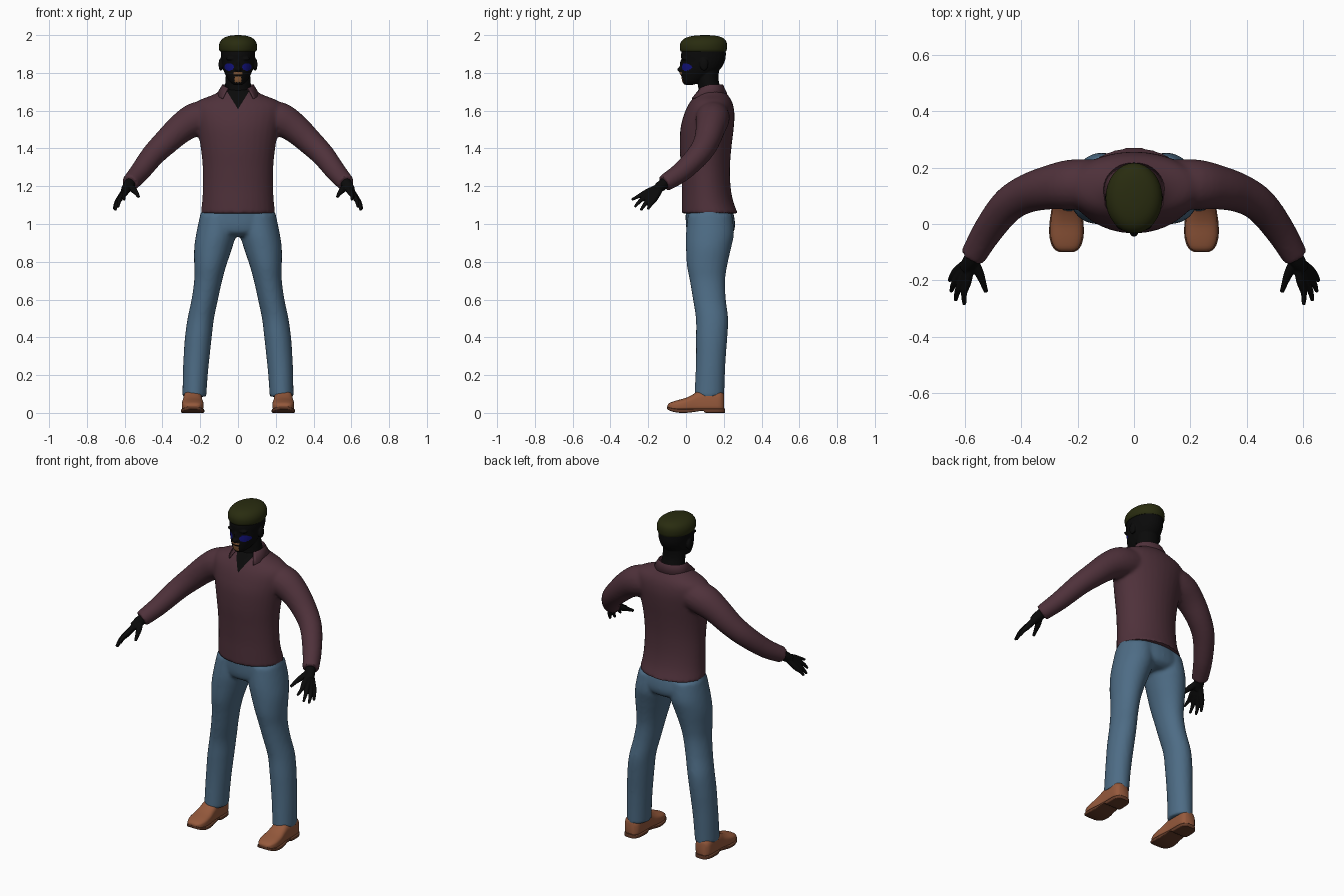
import bpy, bmesh, math
from mathutils import Vector

if "Cube" in bpy.data.objects:
    bpy.data.objects.remove(bpy.data.objects["Cube"])


def material(name, rgb):
    m = bpy.data.materials.new(name)
    m.diffuse_color = (*rgb, 1)
    m.use_nodes = True
    m.node_tree.nodes["Principled BSDF"].inputs["Base Color"].default_value = m.diffuse_color
    return m


SKIN = material("dark skin", (0.003, 0.003, 0.003))
SHIRT = material("plum cloth", (0.078, 0.031, 0.043))
DENIM = material("blue denim", (0.075, 0.15, 0.235))
LEATHER = material("tan leather", (0.30, 0.10, 0.045))
SOLE = material("brown sole", (0.13, 0.045, 0.022))
CAP = material("olive cap", (0.022, 0.025, 0.005))
BLUE = material("blue face paint", (0.006, 0.006, 0.20))
LIP = material("orange lips", (0.26, 0.11, 0.04))


def refine(rows, steps=4):
    """Catmull-Rom interpolation of a list of section tuples."""
    out = []
    for i in range(len(rows) - 1):
        quad = zip(rows[max(i - 1, 0)], rows[i], rows[i + 1], rows[min(i + 2, len(rows) - 1)])
        quad = list(quad)
        for k in range(steps):
            t = k / steps
            out.append(tuple(0.5 * (2 * b + (c - a) * t + (2 * a - 5 * b + 4 * c - d) * t * t
                                    + (3 * b - a - 3 * c + d) * t ** 3) for a, b, c, d in quad))
    return out + [rows[-1]]


def skin_rings(bm, rings):
    """Closed loft through rings of points."""
    vs = [[bm.verts.new(p) for p in r] for r in rings]
    n = len(vs[0])
    for a, b in zip(vs, vs[1:]):
        for i in range(n):
            bm.faces.new((a[i], a[(i + 1) % n], b[(i + 1) % n], b[i]))
    bm.faces.new(vs[0])
    bm.faces.new(vs[-1])


def ellipse(c, u, v, n=32):
    return [c + u * math.cos(2 * math.pi * i / n) + v * math.sin(2 * math.pi * i / n) for i in range(n)]


def column(bm, rows, side=1):
    """Upright loft; rows are (z, centre x, half width, front y, back y)."""
    skin_rings(bm, [ellipse(Vector((side * cx, (y0 + y1) / 2, z)), Vector((rx, 0, 0)),
                            Vector((0, (y1 - y0) / 2, 0))) for z, cx, rx, y0, y1 in refine(rows)])


def tube(bm, rows, side=1, n=20):
    """Round limb along a path; rows are (x, y, z, radius)."""
    rows = refine(rows)
    pts = [Vector((side * r[0], r[1], r[2])) for r in rows]
    rings = []
    for i, p in enumerate(pts):
        t = (pts[min(i + 1, len(pts) - 1)] - pts[max(i - 1, 0)]).normalized()
        u = t.cross(Vector((0.2, 0.5, 1))).normalized()
        rings.append(ellipse(p, u * rows[i][3], t.cross(u) * rows[i][3], n))
    skin_rings(bm, rings)


def ball(bm, centre, size):
    vs = bmesh.ops.create_uvsphere(bm, u_segments=16, v_segments=10, radius=1)["verts"]
    for v in vs:
        v.co = Vector(centre) + Vector([a * b for a, b in zip(v.co, size)])


def finish(name, bm, mats, voxel=0, smooth=0, angle=45):
    """Make the object; optionally fuse its overlapping volumes into one surface."""
    bmesh.ops.recalc_face_normals(bm, faces=bm.faces)
    me = bpy.data.meshes.new(name)
    bm.to_mesh(me)
    bm.free()
    ob = bpy.data.objects.new(name, me)
    bpy.context.collection.objects.link(ob)
    if voxel:
        r = ob.modifiers.new("fuse", "REMESH")
        r.mode, r.voxel_size = "VOXEL", voxel
        s = ob.modifiers.new("relax", "SMOOTH")
        s.factor, s.iterations = 0.5, smooth
        dg = bpy.context.evaluated_depsgraph_get()
        fused = bpy.data.meshes.new_from_object(ob.evaluated_get(dg))
        ob.modifiers.clear()
        ob.data = fused
    ob.data.materials.clear()
    for m in mats:
        ob.data.materials.append(m)
    bpy.ops.object.select_all(action="DESELECT")
    ob.select_set(True)
    bpy.context.view_layer.objects.active = ob
    bpy.ops.object.shade_smooth_by_angle(angle=math.radians(angle))
    return ob


# Shirt: torso and both sleeves
bm = bmesh.new()
column(bm, [(1.055, 0, .198, -.022, .275), (1.12, 0, .19, -.022, .25), (1.2, 0, .186, -.022, .236),
            (1.3, 0, .187, -.027, .233), (1.4, 0, .197, -.033, .24), (1.5, 0, .215, -.03, .252),
            (1.57, 0, .232, -.014, .257), (1.62, 0, .235, .006, .252), (1.655, 0, .205, .028, .24),
            (1.685, 0, .13, .05, .22), (1.715, 0, .08, .068, .197)])
for s in (1, -1):
    tube(bm, [(.12, .145, 1.575, .085), (.22, .14, 1.555, .09), (.30, .13, 1.508, .079),
              (.38, .108, 1.435, .069), (.45, .065, 1.365, .062), (.52, -.025, 1.275, .054),
              (.573, -.115, 1.215, .046)], s)
shirt = finish("shirt", bm, [SHIRT, SKIN], .01, 5)

# Open neck: clean V cut, filled with the skin colour
bm = bmesh.new()
bm.from_mesh(shirt.data)
for s in (1, -1):
    bmesh.ops.bisect_plane(bm, geom=bm.verts[:] + bm.edges[:] + bm.faces[:],
                           plane_co=(0, 0, 1.608), plane_no=(s, 0, -.62))
for f in bm.faces:
    c = f.calc_center_median()
    f.material_index = int(c.y < .12 and abs(c.x) < .62 * (c.z - 1.608))
bm.to_mesh(shirt.data)
bm.free()

# Collar: folded band around the neck with pointed front wings
bm = bmesh.new()
rows = []
for i in range(33):
    a = math.radians(38 + 284 * i / 32)
    front = max(0, math.cos(a)) ** 1.5
    sx, cy = math.sin(a), math.cos(a)
    rows.append([bm.verts.new(p) for p in (
        (.077 * sx, .128 - .062 * cy, 1.69 - .02 * front),
        (.083 * sx, .128 - .068 * cy, 1.738 - .025 * front),
        ((.112 + .03 * front) * sx, .13 - (.088 + .055 * front) * cy, 1.69 - .035 * front))])
for a, b in zip(rows, rows[1:]):
    for k in (0, 1):
        bm.faces.new((a[k], a[k + 1], b[k + 1], b[k]))
collar = finish("collar", bm, [SHIRT])
collar.modifiers.new("cloth thickness", "SOLIDIFY").thickness = .006

# Jeans: hips and both legs
bm = bmesh.new()
column(bm, [(1.09, 0, .188, 0, .24), (1.04, 0, .2, -.002, .255), (.99, 0, .207, 0, .26),
            (.955, 0, .18, .01, .25), (.935, 0, .12, .04, .22)])
for s in (1, -1):
    column(bm, [(1.05, .1, .1, .01, .245), (.95, .115, .106, 0, .254), (.87, .132, .1, 0, .238),
                (.78, .147, .085, .005, .218), (.7, .158, .074, .02, .207), (.6, .176, .07, .037, .211),
                (.5, .197, .07, .052, .223), (.4, .21, .071, .053, .219), (.3, .219, .069, .053, .211),
                (.2, .226, .066, .05, .206), (.085, .231, .063, .044, .202)], s)
finish("jeans", bm, [DENIM], .01, 4)

# Shoes: rounded uppers on thin soles with a heel; rows are (y, half width, bottom, top)
upper = [(-.097, .022, .03, .042), (-.085, .042, .022, .054), (-.05, .056, .018, .066),
         (0, .057, .018, .08), (.04, .052, .018, .1), (.07, .05, .018, .118), (.13, .05, .018, .125),
         (.18, .047, .018, .118), (.2, .03, .018, .1)]
tread = [(-.1, .026, .02, .034), (-.086, .047, .012, .028), (-.05, .06, .002, .022), (0, .061, 0, .02),
         (.05, .054, .006, .022), (.09, .051, .011, .022), (.105, .052, 0, .022),
         (.17, .051, 0, .022), (.2, .036, 0, .022), (.207, .02, 0, .022)]


def shoe_part(name, rows, mat, side, power):
    bm = bmesh.new()
    rings = []
    for y, hw, z0, z1 in refine(rows, 3):
        ring = []
        for i in range(24):
            a = 2 * math.pi * (i + .5) / 24
            c, d = math.cos(a), math.sin(a)
            p = power if d > 0 else .25
            ring.append((side * .24 + hw * math.copysign(abs(c) ** p, c), y,
                         (z0 + z1) / 2 + (z1 - z0) / 2 * math.copysign(abs(d) ** p, d)))
        rings.append(ring)
    skin_rings(bm, rings)
    finish(name, bm, [mat])


for s, label in ((1, "left"), (-1, "right")):
    shoe_part(label + "_shoe", upper, LEATHER, s, .8)
    shoe_part(label + "_sole", tread, SOLE, s, .3)

# Hands: each finger runs from the wrist through its knuckle to the tip
fingers = [((.592, -.2, 1.172), (.604, -.245, 1.15), (.603, -.288, 1.128)),
           ((.607, -.195, 1.157), (.627, -.238, 1.127), (.634, -.272, 1.09)),
           ((.619, -.182, 1.143), (.641, -.215, 1.108), (.65, -.24, 1.072)),
           ((.627, -.165, 1.135), (.647, -.187, 1.105), (.656, -.202, 1.077))]
for s, label in ((1, "left"), (-1, "right")):
    bm = bmesh.new()
    tube(bm, [(.555, -.085, 1.236, .03), (.58, -.13, 1.203, .029), (.598, -.16, 1.178, .024)], s)
    for knuckle, joint, tip in fingers:
        tube(bm, [(.583, -.13, 1.2, .018), (*knuckle, .0165), (*joint, .0115), (*tip, .007)], s, 12)
    tube(bm, [(.575, -.125, 1.205, .018), (.552, -.17, 1.18, .017), (.537, -.208, 1.162, .012),
              (.526, -.242, 1.143, .008)], s, 12)
    finish(label + "_hand", bm, [SKIN], .004, 3)

# Head: skull, neck, nose, brow, lips and ears
bm = bmesh.new()
column(bm, [(1.60, 0, .07, .05, .18), (1.70, 0, .07, .065, .185), (1.77, 0, .066, .06, .172),
            (1.85, 0, .06, .06, .18)])
column(bm, [(1.737, 0, .022, -.008, .04), (1.755, 0, .045, -.02, .09), (1.785, 0, .064, -.025, .14),
            (1.82, 0, .079, -.026, .182), (1.86, 0, .087, -.024, .205), (1.90, 0, .091, -.026, .211),
            (1.94, 0, .088, -.015, .205), (1.965, 0, .07, .01, .18)])
ball(bm, (0, -.026, 1.818), (.017, .02, .014))
ball(bm, (0, -.022, 1.84), (.009, .012, .03))
ball(bm, (0, -.02, 1.797), (.026, .014, .01))
for s in (1, -1):
    ball(bm, (s * .035, -.006, 1.875), (.03, .017, .009))
    ball(bm, (s * .091, .095, 1.845), (.012, .023, .034))
head = finish("head", bm, [SKIN, BLUE, LIP], .004, 3)
for f in head.data.polygons:
    x, y, z = abs(f.center.x), f.center.y, f.center.z
    if y < .05:
        if ((x - .047) / .025) ** 2 + ((z - 1.831) / .02) ** 2 < 1:
            f.material_index = 1
        elif (x < .024 and abs(z - 1.798) < .006) or (x < .018 and 1.75 < z < 1.782):
            f.material_index = 2

# Cap: soft rounded crown
bm = bmesh.new()
column(bm, [(1.913, 0, .094, -.027, .212), (1.925, 0, .1, -.032, .216), (1.95, 0, .1, -.032, .217),
            (1.972, 0, .09, -.02, .21), (1.988, 0, .07, .005, .19), (1.997, 0, .04, .045, .155),
            (2.0, 0, .008, .09, .11)])
finish("cap", bm, [CAP], 0, 0, 50)
